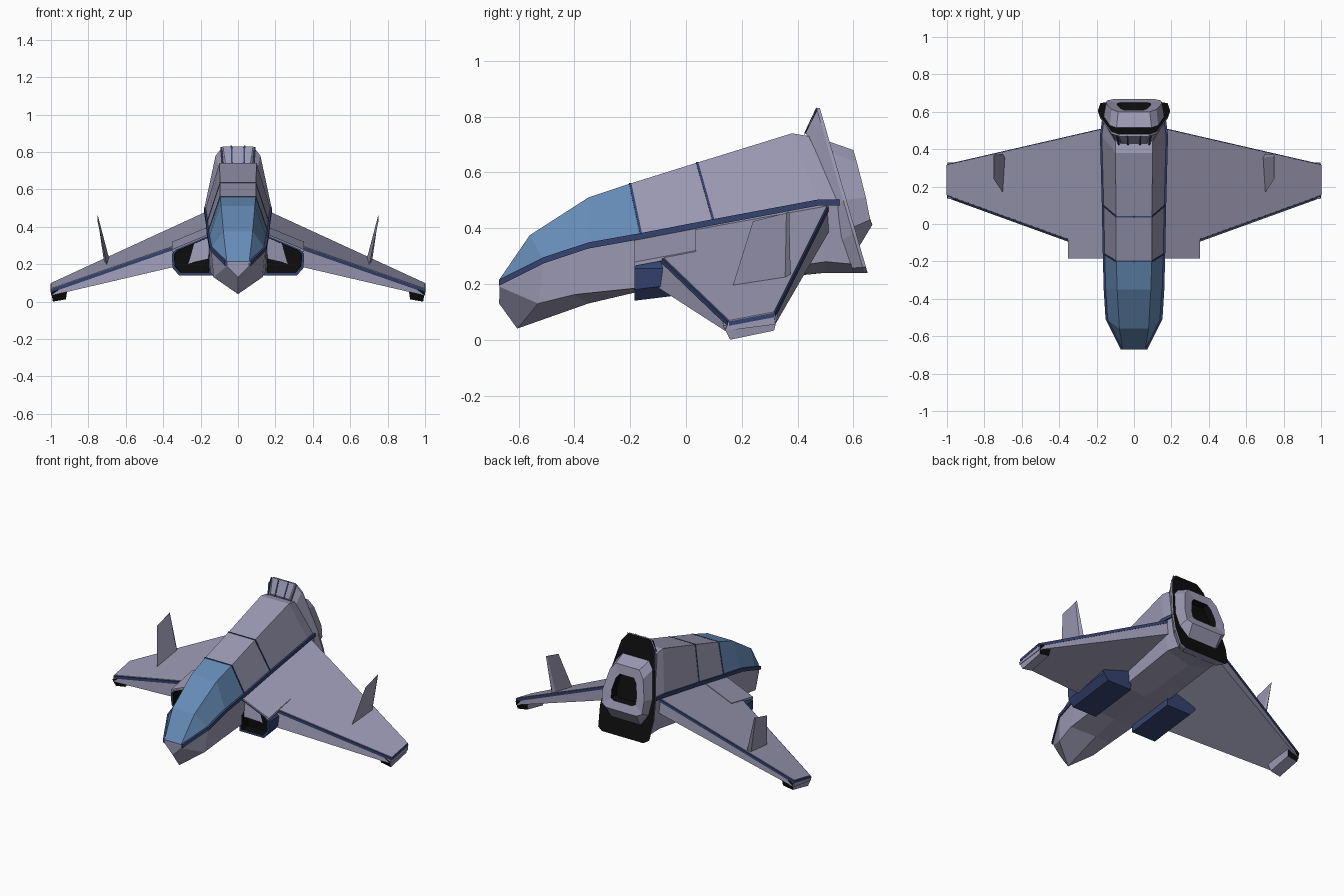
import bpy, bmesh
from mathutils import Vector as V

if "Cube" in bpy.data.objects:
    bpy.data.objects.remove(bpy.data.objects["Cube"])


def material(name, rgb):
    m = bpy.data.materials.new(name)
    m.diffuse_color = (*rgb, 1)
    m.use_nodes = True
    m.node_tree.nodes["Principled BSDF"].inputs["Base Color"].default_value = m.diffuse_color
    return m


HULL = material("hull_lilac", (0.33, 0.32, 0.45))
GLASS = material("canopy_blue", (0.13, 0.26, 0.47))
NAVY = material("navy_trim", (0.035, 0.055, 0.16))
BLACK = material("black", (0.004, 0.004, 0.004))


def loft(name, loops, mats=(HULL,), pick=None, caps=(0, 0), mirror=False):
    """Skin a series of equal-length closed loops; cap both ends."""
    bm = bmesh.new()
    rings = [[bm.verts.new(p) for p in l] for l in loops]
    n = len(rings[0])
    for s, (a, b) in enumerate(zip(rings, rings[1:])):
        for i in range(n):
            f = bm.faces.new((a[i], a[(i + 1) % n], b[(i + 1) % n], b[i]))
            f.material_index = pick(s, i) if pick else 0
    for ring, c in zip((rings[0], rings[-1]), caps):
        bm.faces.new(ring).material_index = c
    bmesh.ops.recalc_face_normals(bm, faces=bm.faces)
    me = bpy.data.meshes.new(name)
    bm.to_mesh(me)
    bm.free()
    for m in mats:
        me.materials.append(m)
    ob = bpy.data.objects.new(name, me)
    bpy.context.collection.objects.link(ob)
    if mirror:
        md = ob.modifiers.new("mirror", 'MIRROR')
        md.use_mirror_merge = False
    return ob


def full(half):
    """Right-half outline -> closed symmetric loop (points on x=0 kept once)."""
    return half + [(-x, y, z) for x, y, z in reversed(half) if x > 0]


def bar(name, path, u, v, mat=NAVY):
    u, v = V(u), V(v)
    loft(name, [[V(p) + u + v, V(p) - u + v, V(p) - u - v, V(p) + u - v] for p in path],
         (mat,), mirror=True)


def scaled(loop, k, dy=0):
    c = sum((V(p) for p in loop), V()) / len(loop)
    return [c + (V(p) - c) * k + V((0, dy, 0)) for p in loop]


def wing_z(x, y):
    return 0.445 + 0.19 * (y - 0.315) - 0.416 * (x - 0.17)


# Fuselage: top edge, belt edge, chine, keel per section
sections = [
    [(.06, -.67, .215), (.064, -.67, .205), (.06, -.668, .19), (0, -.67, .13)],
    [(.078, -.56, .375), (.145, -.51, .285), (.13, -.53, .13), (0, -.605, .04)],
    [(.09, -.35, .51), (.155, -.35, .338), (.15, -.40, .162), (0, -.35, .13)],
    [(.095, -.20, .56), (.16, -.16, .372), (.155, -.18, .185), (0, -.18, .17)],
    [(.095, .04, .635), (.165, .10, .422), (.155, .10, .22), (0, .10, .20)],
    [(.10, .38, .74), (.175, .475, .492), (.16, .50, .28), (0, .50, .24)],
    [(.10, .44, .73), (.165, .55, .492), (.15, .61, .27), (0, .61, .24)],
]
loft("fuselage", [full(s) for s in sections], (HULL, GLASS),
     lambda s, i: 1 if s < 3 and i in (0, 5, 6) else 0)

# Belt stripe and hull seams
bar("belt_stripe", [s[1] for s in sections], (.007, 0, 0), (0, 0, .011))
for name, s in (("canopy_seam", sections[3]), ("hull_seam", sections[4])):
    bar(name, [(0, s[0][1], s[0][2]), s[0], s[1]], (0, .004, 0), (.003, 0, .002))

# Rear collar: slanted flared frame with a black back face
outline = [(.08, .83), (.12, .78), (.18, .5), (.192, .38), (.18, .26), (.15, .24)]
back = full([(x, .48 + (.83 - z) * .29, z) for x, z in outline])
front = full([(x * .84, .43 + (.83 - z) * .29, .24 + (z - .24) * .85) for x, z in outline])
loft("rear_collar", [front, [V(p) - V((0, .012, 0)) for p in back], back],
     (HULL, BLACK), caps=(0, 1))
bar("collar_ribs", [(.032, .425, .74), (.035, .468, .832)], (.004, 0, 0), (0, .003, .003))
bar("collar_side_ribs", [(.082, .425, .735), (.09, .47, .825)], (.004, 0, 0), (0, .003, .003))

# Exhaust nozzle with black opening
noz_a = full([(.095, .50, .715), (.13, .52, .67), (.165, .56, .5), (.155, .59, .40), (.10, .60, .30)])
noz_b = full([(.085, .60, .68), (.12, .613, .635), (.15, .645, .51), (.145, .66, .43), (.11, .668, .412)])
noz_c = scaled(noz_b, .6, -.005)
loft("exhaust_nozzle", [noz_a, noz_b, noz_c, scaled(noz_b, .56, -.05)], (HULL, BLACK),
     lambda s, i: 1 if s == 2 else 0, caps=(0, 1))

# Wings
ROOT, TIP = .13, 1.0
lead = {ROOT: -.16, TIP: .155}
trail = {ROOT: .515, TIP: .315}
low = {ROOT: (.235, .40), TIP: (.032, .055)}
loft("wing", [[(x, lead[x], wing_z(x, lead[x])), (x, trail[x], wing_z(x, trail[x])),
               (x, trail[x] + .005, low[x][1]), (x, lead[x] - .015, low[x][0])]
              for x in (ROOT, TIP)], mirror=True)


def edge(d, x, dz=-.012):
    y = d[ROOT] + (d[TIP] - d[ROOT]) * (x - ROOT) / (TIP - ROOT)
    return (x, y, wing_z(x, y) + dz)


bar("leading_trim", [edge(lead, .34), edge(lead, TIP)], (0, .007, 0), (0, 0, .009))
bar("trailing_trim", [edge(trail, .16), edge(trail, TIP)], (0, .005, 0), (0, 0, .009))
bar("tip_trim", [edge(lead, .998), edge(trail, .998)], (.004, 0, 0), (0, 0, .008))

# Wing tip pods with black ends
loft("wingtip_pod", [[(.91, y, z1 + .035), (.998, y, z1), (.99, y + d, z0), (.92, y + d, z0 + .012)]
                     for y, d, z0, z1 in ((.133, .025, 0, .05), (.328, -.012, .033, .085))],
     (HULL, BLACK), caps=(1, 1), mirror=True)

# Tail fins standing on the wings
loft("wing_fin", [[(.70, .165, .185), (.715, .355, .205), (.70, .375, .225), (.685, .355, .215)],
                  [(.75, .24, .425), (.752, .36, .455), (.75, .37, .46), (.748, .36, .455)]], mirror=True)

# Air intakes under the wing roots
mouth = [(.14, .36), (.165, .35), (.335, .278), (.354, .255), (.35, .18), (.315, .14), (.14, .14)]
m0 = [V((x, -.185, z)) for x, z in mouth]
m1 = [V((x, .14, z + (.04 if z < .2 else 0))) for x, z in mouth]
loft("air_intake", [m1, m0, scaled(m0, .86), scaled(m0, .84, .06)], (NAVY, BLACK),
     lambda s, i: 1 if s == 2 else 0, caps=(0, 1), mirror=True)
loft("intake_roof", [[(x, y, wing_z(x, y) + h) for y, h in ((-.185, .004), (.035, .004), (.035, -.01), (-.185, -.01))]
                     for x in (.14, .352)], mirror=True)
